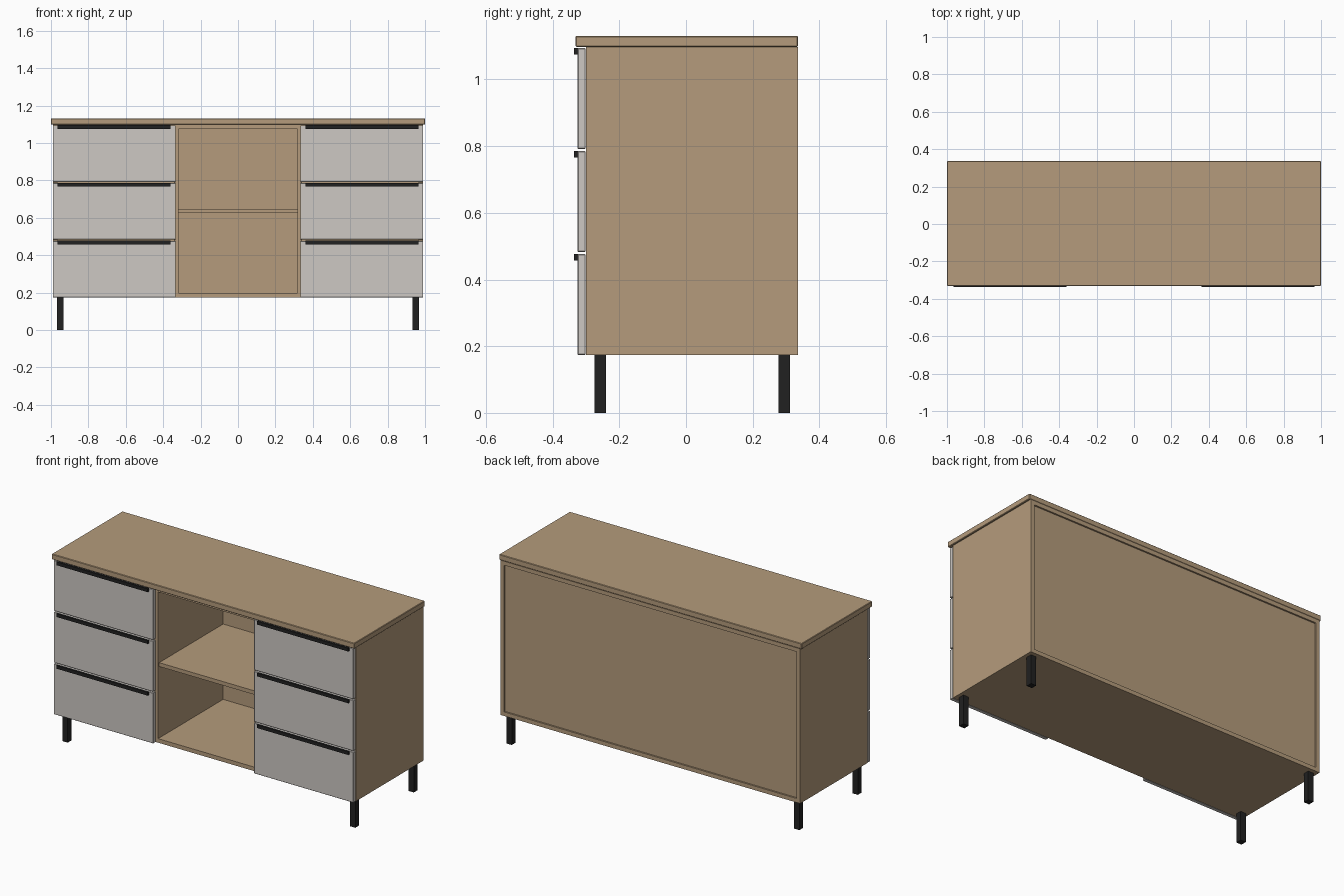
import bpy

if "Cube" in bpy.data.objects:
    bpy.data.objects.remove(bpy.data.objects["Cube"])


def material(name, rgb):
    m = bpy.data.materials.new(name)
    m.diffuse_color = (*rgb, 1)
    m.use_nodes = True
    m.node_tree.nodes["Principled BSDF"].inputs["Base Color"].default_value = m.diffuse_color
    return m


WOOD = material("oak", (0.46, 0.33, 0.20))
PAINT = material("pale_paint", (0.61, 0.58, 0.55))
BLACK = material("black_metal", (0.015, 0.015, 0.015))


def box(name, x, y, z, mat, bevel=0):
    """Box from (min, max) ranges on each axis."""
    bpy.ops.mesh.primitive_cube_add(size=1, location=[(a + b) / 2 for a, b in (x, y, z)])
    ob = bpy.context.object
    ob.name = name
    ob.scale = [b - a for a, b in (x, y, z)]
    bpy.ops.object.transform_apply(location=False, rotation=False, scale=True)
    ob.data.materials.append(mat)
    if bevel:
        mod = ob.modifiers.new("edge", "BEVEL")
        mod.width = bevel
        mod.segments = 1
    return ob


W, FRONT, BACK = 0.99, -0.30, 0.3365      # carcass extents
BOTTOM, TOP, T = 0.174, 1.098, 0.024      # carcass heights, board thickness

# Worktop and carcass boards
box("worktop", (-1, 1), (-0.331, BACK), (1.098, 1.131), WOOD, 0.003)
box("bottom_board", (-W + T, W - T), (FRONT, BACK), (BOTTOM, BOTTOM + T), WOOD)
box("top_board", (-W + T, W - T), (FRONT, BACK), (TOP - T, TOP), WOOD)
box("back_panel", (-W + T, W - T), (0.314, 0.327), (BOTTOM + T, TOP - T), WOOD)
box("shelf", (-0.318, 0.318), (FRONT + 0.01, 0.314), (0.625, 0.648), WOOD)

for s, side in ((-1, "left"), (1, "right")):
    def span(a, b):
        return tuple(sorted((s * a, s * b)))

    box(f"{side}_side", span(W - T, W), (FRONT, BACK), (BOTTOM, TOP), WOOD)
    box(f"{side}_divider", span(0.318, 0.342), (FRONT, 0.314), (BOTTOM + T, TOP - T), WOOD)

    # Three drawer fronts with edge pulls
    for i in range(3):
        z = BOTTOM + i * 0.309
        box(f"{side}_drawer_front_{i + 1}", span(0.333, W), (-0.325, -0.301),
            (z, z + 0.302), PAINT, 0.002)
        box(f"{side}_handle_{i + 1}", span(0.361, 0.964), (-0.3365, -0.324),
            (z + 0.283, z + 0.303), BLACK)

    # Square legs
    for y, end in ((-0.275, "front"), (0.277, "back")):
        box(f"{side}_{end}_leg", span(0.933, 0.968), (y, y + 0.035), (0, BOTTOM), BLACK)
